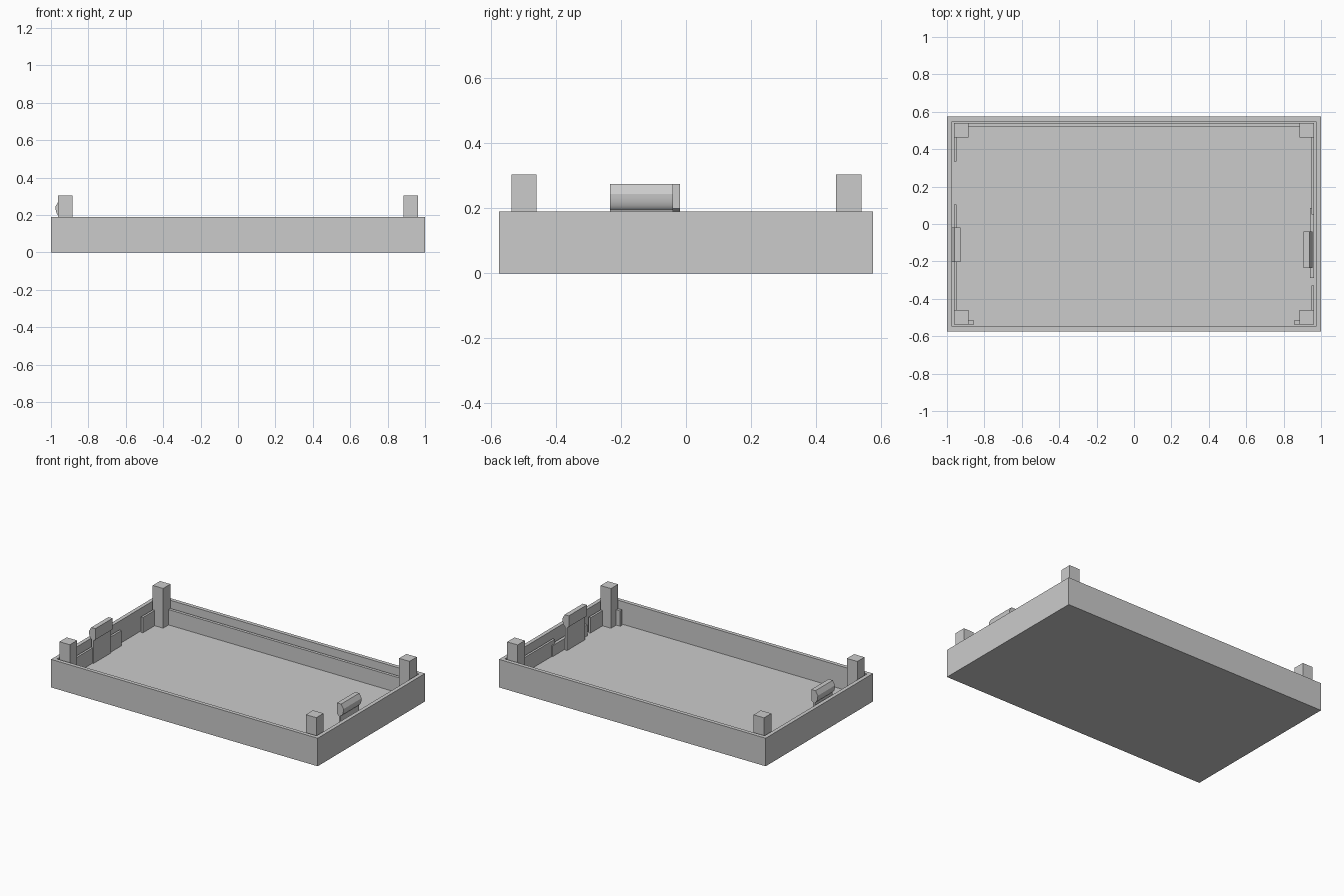
import bpy, bmesh, math

old = bpy.data.objects.get("Cube")
if old:
    bpy.data.objects.remove(old, do_unlink=True)

grey = bpy.data.materials.new("plain grey")
grey.use_nodes = True
colour = (0.6, 0.6, 0.6, 1)
grey.diffuse_color = colour
grey.node_tree.nodes["Principled BSDF"].inputs["Base Color"].default_value = colour

FLOOR, RIM, STEP = 0.036, 0.19, 0.14
IN_X, FRONT, BACK = 0.963, -0.537, 0.54


def finish(name, bm):
    bmesh.ops.recalc_face_normals(bm, faces=bm.faces)
    mesh = bpy.data.meshes.new(name)
    bm.to_mesh(mesh)
    bm.free()
    mesh.materials.append(grey)
    ob = bpy.data.objects.new(name, mesh)
    bpy.context.collection.objects.link(ob)
    return ob


def box(name, x, y, z):
    bm = bmesh.new()
    bmesh.ops.create_cube(bm, size=1)
    for v in bm.verts:
        v.co = [r[0] if c < 0 else r[1] for c, r in zip(v.co, (x, y, z))]
    return finish(name, bm)


def extrude_y(name, profile, y0, y1):
    bm = bmesh.new()
    face = bm.faces.new([bm.verts.new((x, y0, z)) for x, z in profile])
    new = bmesh.ops.extrude_face_region(bm, geom=[face])["geom"]
    moved = [g for g in new if isinstance(g, bmesh.types.BMVert)]
    bmesh.ops.translate(bm, verts=moved, vec=(0, y1 - y0, 0))
    return finish(name, bm)


# Open tray: the top face is inset to the rim, then pushed down to the floor
bm = bmesh.new()
bmesh.ops.create_cube(bm, size=1)
for v in bm.verts:
    v.co = (v.co.x * 2, v.co.y * 1.15, (v.co.z + 0.5) * RIM)
top = max(bm.faces, key=lambda f: f.calc_center_median().z)
bmesh.ops.inset_region(bm, faces=[top], thickness=1 - IN_X)
pushed = bmesh.ops.extrude_face_region(bm, geom=[top])["geom"]
bmesh.ops.delete(bm, geom=[top], context="FACES_ONLY")
inner = [g for g in pushed if isinstance(g, bmesh.types.BMVert)]
bmesh.ops.translate(bm, verts=inner, vec=(0, 0, FLOOR - RIM))
finish("tray", bm)

# Ledge along the back wall
box("back_ledge", (-0.89, 0.89), (0.52, BACK), (FLOOR, STEP))

# Corner posts, and small ribs beside the front ones
for side, sx in (("right", -1), ("left", 1)):
    xs = sorted((sx * 0.885, sx * IN_X))
    box("front_post_" + side, xs, (FRONT, -0.46), (FLOOR, 0.305))
    box("back_post_" + side, xs, (0.462, BACK), (FLOOR, 0.305))
    box("front_rib_" + side, sorted((sx * 0.855, sx * 0.89)), (FRONT, -0.516), (FLOOR, STEP))

# Ledges along the two short walls, with gaps
strips = {-1: [(-0.46, 0.105), (0.335, 0.465)], 1: [(-0.46, -0.33), (0.05, 0.465)]}
for sx, spans in strips.items():
    for i, span in enumerate(spans):
        box(f"side_ledge_{'left' if sx > 0 else 'right'}_{i + 1}",
            sorted((sx * 0.948, sx * IN_X)), span, (FLOOR, STEP))
box("low_side_plate", (0.942, IN_X), (-0.29, 0.085), (FLOOR, 0.11))

# Snap clips: chamfered head, rounded catch and thin stem
for name, sx, shift, span in (("snap_clip_left", 1, 0, (-0.234, -0.04)),
                              ("snap_clip_right", -1, 0.021, (-0.203, -0.018))):
    catch = [(0.934 + 0.021 * math.cos(a), 0.245 - 0.05 * math.sin(a))
             for a in (math.pi / 2 * i / 6 for i in range(7))]
    profile = [(0.907, 0.275), (0.938, 0.275)] + catch
    profile += [(0.934, FLOOR), (0.92, FLOOR), (0.92, 0.19), (0.907, 0.2)]
    clip = extrude_y(name, [(sx * (x + shift), z) for x, z in profile], *span)
    bpy.context.view_layer.objects.active = clip
    clip.select_set(True)
    bpy.ops.object.shade_smooth_by_angle(angle=math.radians(25))
    clip.select_set(False)
